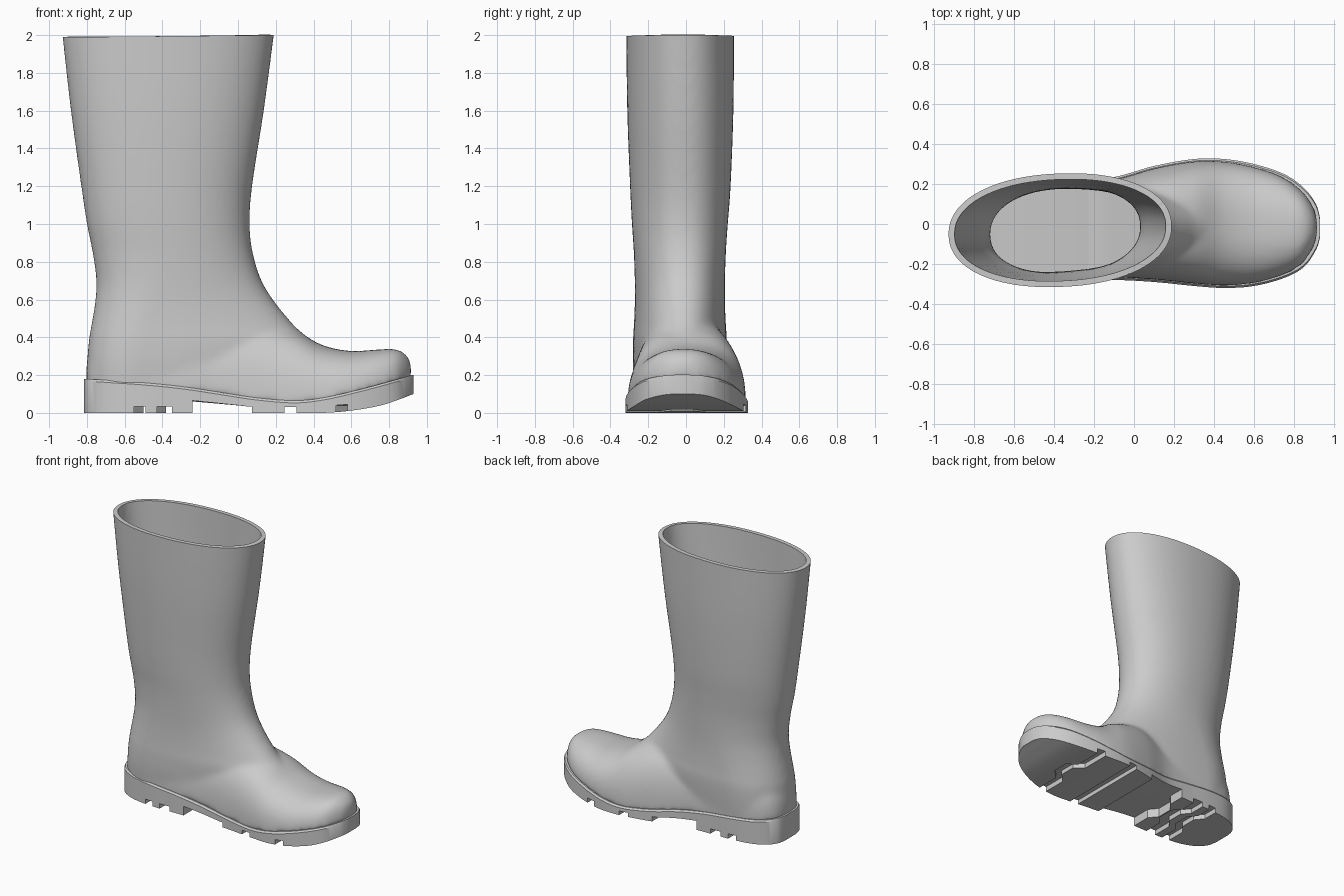
import bpy, bmesh
from math import cos, sin, pi, copysign, radians
from mathutils import Vector

if "Cube" in bpy.data.objects:
    bpy.data.objects.remove(bpy.data.objects["Cube"])


def spline(rows, n):
    """Catmull-Rom resample of a list of equal-length tuples."""
    out = []
    for i in range(len(rows) - 1):
        p = [rows[max(0, min(len(rows) - 1, i + k))] for k in (-1, 0, 1, 2)]
        for s in range(n):
            t = s / n
            out.append([b + 0.5 * t * (c - a + t * (2*a - 5*b + 4*c - d + t * (3*(b - c) + d - a)))
                        for a, b, c, d in zip(*p)])
    return out + [list(rows[-1])]


def loft(name, rings):
    """Closed solid skinned through rings with equal point counts."""
    bm = bmesh.new()
    vs = [[bm.verts.new(p) for p in r] for r in rings]
    n = len(vs[0])
    for a, b in zip(vs, vs[1:]):
        for i in range(n):
            j = (i + 1) % n
            bm.faces.new((a[i], a[j], b[j], b[i]))
    bm.faces.new(vs[0])
    bm.faces.new(vs[-1])
    bmesh.ops.recalc_face_normals(bm, faces=bm.faces)
    me = bpy.data.meshes.new(name)
    bm.to_mesh(me)
    bm.free()
    ob = bpy.data.objects.new(name, me)
    bpy.context.collection.objects.link(ob)
    return ob


def bake(ob):
    """Apply all modifiers."""
    dg = bpy.context.evaluated_depsgraph_get()
    dg.update()
    me = bpy.data.meshes.new_from_object(ob.evaluated_get(dg))
    ob.modifiers.clear()
    ob.data = me


def shade(ob, angle):
    for p in ob.data.polygons:
        p.use_smooth = True
    ob.data.set_sharp_from_angle(angle=radians(angle))


def power(v, p):
    return copysign(abs(v) ** p, v)


# Foot stations: x, y min, y max, sole bottom, sole top, foot top
STATIONS = [
    (-.815, -.09, .03, 0, .18, .24), (-.80, -.16, .09, 0, .18, .32),
    (-.75, -.22, .15, 0, .177, .42), (-.65, -.265, .195, 0, .17, .5),
    (-.5, -.285, .215, 0, .16, .5), (-.3, -.285, .22, 0, .14, .5),
    (-.1, -.28, .235, 0, .11, .5), (.1, -.29, .29, 0, .08, .5),
    (.3, -.31, .325, 0, .065, .44), (.45, -.32, .325, 0, .08, .36),
    (.6, -.31, .30, .012, .113, .328), (.75, -.27, .25, .038, .152, .335),
    (.85, -.215, .18, .07, .18, .337), (.91, -.13, .10, .093, .197, .30),
    (.93, -.07, .03, .10, .202, .255)]
foot_rows = spline(STATIONS, 6)

# Leg rings: z, back x, front x, widest x, y min, y max
LEG = [
    (.10, -.80, .28, -.5, -.27, .20), (.25, -.80, .36, -.5, -.28, .21),
    (.38, -.79, .375, -.48, -.28, .215), (.46, -.777, .30, -.46, -.275, .21),
    (.58, -.757, .20, -.42, -.27, .205), (.70, -.75, .125, -.38, -.27, .205),
    (.85, -.77, .078, -.36, -.275, .21), (1.0, -.80, .062, -.37, -.285, .22),
    (1.2, -.83, .075, -.38, -.295, .235), (1.6, -.885, .137, -.375, -.31, .25),
    (2.0, -.93, .19, -.37, -.315, .253), (2.1, -.94, .20, -.37, -.315, .253)]

# Upper: leg and foot solids fused into one smooth skin
leg_rings = []
for z, xb, xf, xc, y0, y1 in spline(LEG, 5):
    ring = []
    for i in range(64):
        t = 2 * pi * i / 64
        c, s = power(cos(t), .92), power(sin(t), .92)
        ring.append((xc + c * ((xf - xc) if c > 0 else (xc - xb)),
                     (y0 + y1) / 2 + .02 * c + s * (y1 - y0) / 2, z))
    leg_rings.append(ring)
upper = loft("boot_upper", leg_rings)

foot_rings = []
for x, y0, y1, zb, zt, top in foot_rows:
    base, w = zt - .02, (y1 - y0) / 2 - .012
    foot_rings.append([(x * .985, (y0 + y1) / 2 + w * power(cos(pi * i / 32), .8),
                        base + (top - base) * power(max(0, sin(pi * i / 32)), .8))
                       for i in range(33)])
foot = loft("foot_part", foot_rings)

bm = bmesh.new()
bm.from_mesh(upper.data)
bm.from_mesh(foot.data)
bm.to_mesh(upper.data)
bm.free()
bpy.data.objects.remove(foot)
m = upper.modifiers.new("fuse", 'REMESH')
m.mode, m.voxel_size = 'VOXEL', .017
m = upper.modifiers.new("smooth", 'SMOOTH')
m.factor, m.iterations = .5, 10
bake(upper)

# Open the top along a slightly sloping rim, then give the wall thickness
bm = bmesh.new()
bm.from_mesh(upper.data)
bmesh.ops.bisect_plane(bm, geom=bm.verts[:] + bm.edges[:] + bm.faces[:],
                       plane_co=Vector((.19, 0, 2)), plane_no=Vector((-.01, 0, 1)),
                       clear_outer=True)
bm.to_mesh(upper.data)
bm.free()
m = upper.modifiers.new("wall", 'SOLIDIFY')
m.thickness, m.offset = .03, -1
bake(upper)
shade(upper, 50)

# Sole: swept slab with a bevelled top ledge
sole = loft("sole", [
    [(x, y0, max(0, zb)), (x, y1, max(0, zb)), (x, y1, zt - .012),
     (x, y1 - .01, zt), (x, y0 + .01, zt), (x, y0, zt - .012)]
    for x, y0, y1, zb, zt, top in foot_rows])

# Arch and tread grooves: x start, x end, height at each, kink in the middle
GROOVES = [(-.24, .04, .065, .036, -.05), (.02, .075, .035, .035, 0),
           (-.55, -.49, .035, .035, .05), (-.43, -.35, .035, .035, .05),
           (.245, .31, .03, .03, 0), (.52, .58, .04, .045, .06)]
cutters = []
for x0, x1, z0, z1, k in GROOVES:
    rings = [[(x0 + o, y, -.05), (x1 + o * (x1 - x0 < .1), y, -.05),
              (x1 + o * (x1 - x0 < .1), y, z1), (x0 + o, y, z0)]
             for y, o in ((-.5, 0), (-.14, 0), (-.08, k), (.04, k), (.10, 0), (.5, 0))]
    cut = loft("groove_cutter", rings)
    cut.hide_render = True
    cutters.append(cut)
    m = sole.modifiers.new("groove", 'BOOLEAN')
    m.operation, m.solver, m.object = 'DIFFERENCE', 'EXACT', cut
bake(sole)
for cut in cutters:
    bpy.data.objects.remove(cut)
shade(sole, 30)
